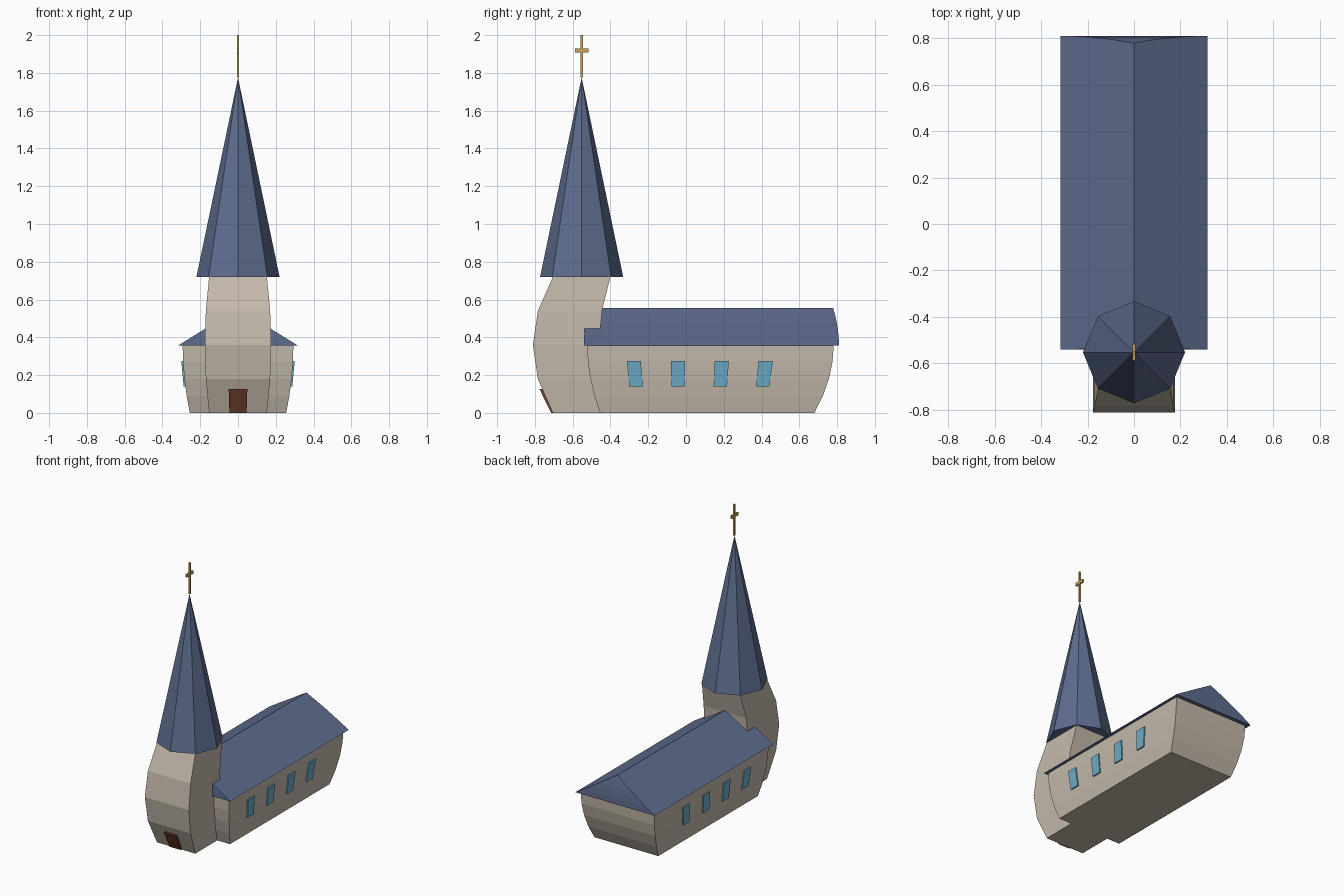
import bpy, bmesh, math
from mathutils import Matrix

if "Cube" in bpy.data.objects:
    bpy.data.objects.remove(bpy.data.objects["Cube"])


def material(name, rgb):
    m = bpy.data.materials.new(name)
    m.diffuse_color = (*rgb, 1)
    m.use_nodes = True
    m.node_tree.nodes["Principled BSDF"].inputs["Base Color"].default_value = m.diffuse_color
    return m


WALL = material("plaster", (0.55, 0.49, 0.41))
SLATE = material("slate", (0.11, 0.15, 0.27))
GLASS = material("glass", (0.15, 0.42, 0.58))
WOOD = material("wood", (0.17, 0.055, 0.03))
GOLD = material("gold", (0.58, 0.37, 0.10))


def bulge(z):
    # Cartoon swelling of everything below the spire, widest at mid height
    return 1 + 0.15 * max(0, 1 - ((z - 0.36) / 0.36) ** 2)


def finish(bm, name, mat):
    for v in bm.verts:
        f = bulge(v.co.z)
        v.co.x *= f
        v.co.y *= f
    bmesh.ops.recalc_face_normals(bm, faces=bm.faces[:])
    me = bpy.data.meshes.new(name)
    bm.to_mesh(me)
    bm.free()
    me.materials.append(mat)
    ob = bpy.data.objects.new(name, me)
    bpy.context.collection.objects.link(ob)
    return ob


def box(name, mat, x, y, z, levels=1):
    # Box between (min, max) pairs, sliced into horizontal levels
    bm = bmesh.new()
    rings = []
    for i in range(levels + 1):
        h = z[0] + (z[1] - z[0]) * i / levels
        rings.append([bm.verts.new((a, b, h)) for a, b in
                      ((x[0], y[0]), (x[1], y[0]), (x[1], y[1]), (x[0], y[1]))])
    for lo, hi in zip(rings, rings[1:]):
        for k in range(4):
            n = (k + 1) % 4
            bm.faces.new((lo[k], lo[n], hi[n], hi[k]))
    bm.faces.new(rings[0])
    bm.faces.new(rings[-1])
    return finish(bm, name, mat)


# Walls
box("tower", WALL, (-0.153, 0.153), (-0.705, -0.40), (0, 0.72), 4)
box("nave", WALL, (-0.255, 0.255), (-0.455, 0.68), (0, 0.36), 4)

# Gabled roof: sliced triangular prism so the gables follow the swelling
bm = bmesh.new()
EAVE, RIDGE, HALF, STEPS = 0.357, 0.555, 0.275, 5
rows = []
for i in range(STEPS):
    t = i / STEPS
    w, h = HALF * (1 - t), EAVE + (RIDGE - EAVE) * t
    rows.append([bm.verts.new((sx * w, y, h)) for sx, y in
                 ((-1, -0.47), (1, -0.47), (1, 0.704), (-1, 0.704))])
f0, b0 = (bm.verts.new((0, y, RIDGE)) for y in (-0.47, 0.704))
rows.append([f0, f0, b0, b0])
for lo, hi in zip(rows, rows[1:]):
    for k in range(4):
        n = (k + 1) % 4
        bm.faces.new(list(dict.fromkeys((lo[k], lo[n], hi[n], hi[k]))))
bm.faces.new(rows[0])
finish(bm, "nave_roof", SLATE)

# Octagonal spire
bm = bmesh.new()
bmesh.ops.create_cone(bm, cap_ends=True, segments=8, radius1=0.22, radius2=0, depth=1.055,
                      matrix=Matrix.Translation((0, -0.5525, 0.72 + 1.055 / 2)))
bmesh.ops.remove_doubles(bm, verts=bm.verts[:], dist=1e-5)
finish(bm, "spire", SLATE)

# Windows on both sides, and the door
for side, x in (("left", (-0.263, -0.245)), ("right", (0.245, 0.263))):
    for i in range(4):
        y = -0.242 + 0.204 * i
        box(f"window_{side}_{i + 1}", GLASS, x, (y - 0.0325, y + 0.0325), (0.14, 0.275))
box("door", WOOD, (-0.0455, 0.0455), (-0.714, -0.695), (0, 0.127))

# Cross on the spire tip
C = -0.5525
box("cross_post", GOLD, (-0.006, 0.006), (C - 0.006, C + 0.006), (1.775, 2.0))
box("cross_bar", GOLD, (-0.006, 0.006), (C - 0.036, C + 0.036), (1.908, 1.93))
